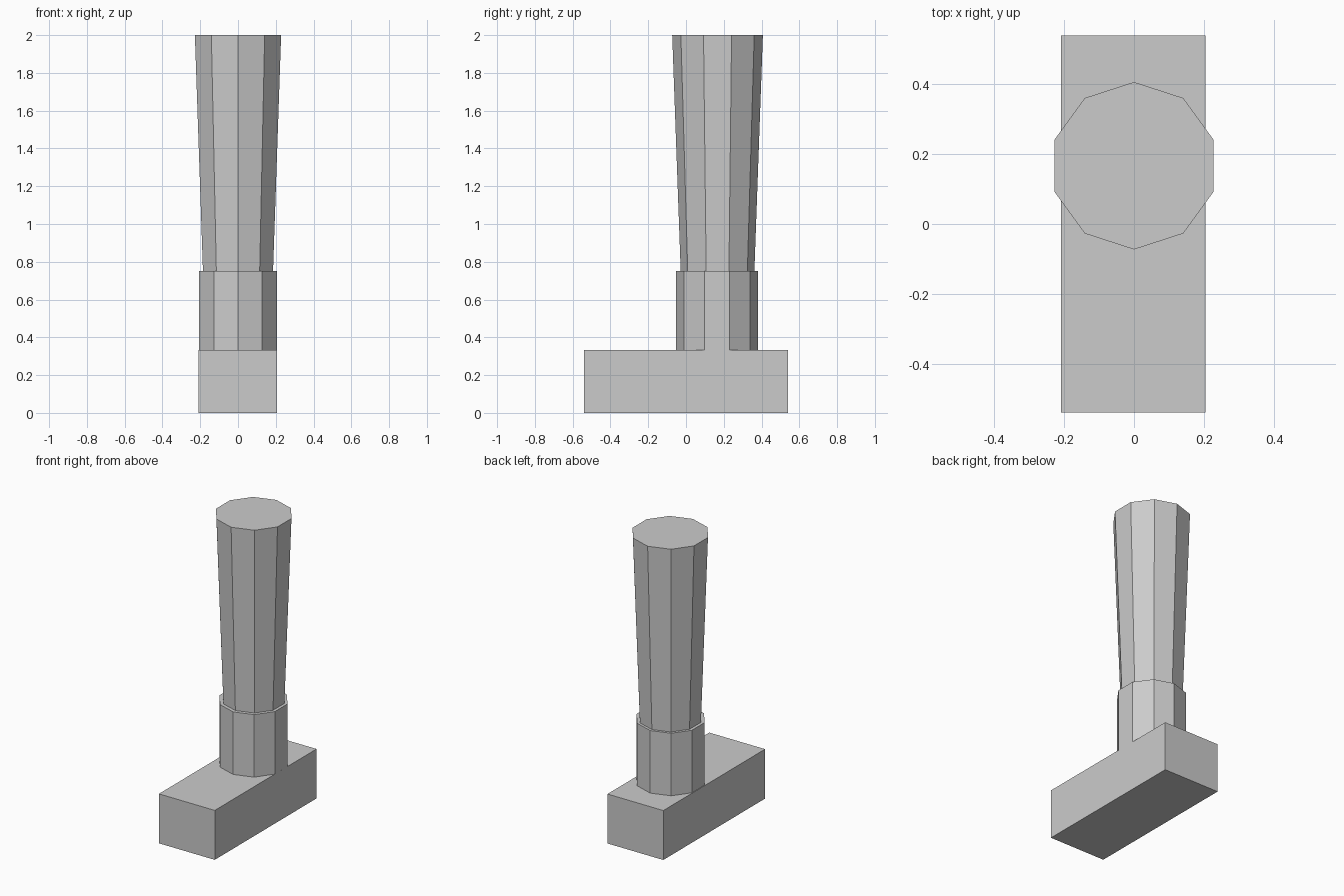
import bpy, math

if "Cube" in bpy.data.objects:
    bpy.data.objects.remove(bpy.data.objects["Cube"])

grey = bpy.data.materials.new("plain_grey")
grey.diffuse_color = (0.6, 0.6, 0.6, 1)
grey.use_nodes = True
grey.node_tree.nodes["Principled BSDF"].inputs["Base Color"].default_value = grey.diffuse_color


def finish(name):
    ob = bpy.context.object
    ob.name = name
    ob.data.materials.append(grey)
    return ob


def ten_sided(name, r_low, r_high, z_low, z_high, y):
    """Upright ten-sided section with a corner facing front and back."""
    bpy.ops.mesh.primitive_cone_add(
        vertices=10, radius1=r_low, radius2=r_high, depth=z_high - z_low,
        location=(0, y, (z_low + z_high) / 2))
    return finish(name)


# Block head resting on the ground
bpy.ops.mesh.primitive_cube_add(size=1, location=(-0.002, 0, 0.166))
head = finish("head_block")
head.scale = (0.415, 1.08, 0.332)

# Collar joining head and handle
ten_sided("collar", 0.216, 0.216, 0.33, 0.752, 0.164)

# Handle flaring towards the top
ten_sided("handle", 0.195, 0.24, 0.75, 2.0, 0.167)
